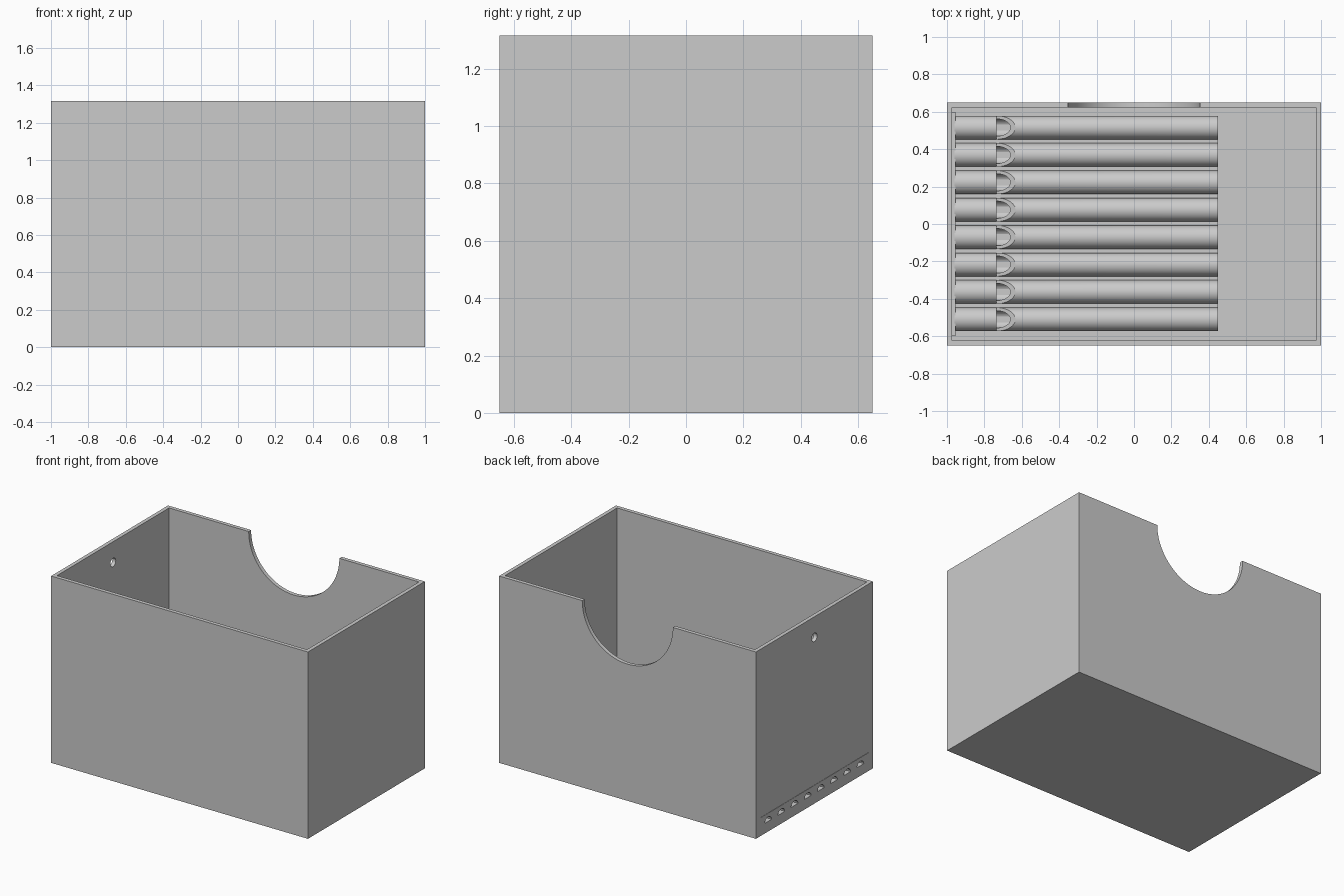
import bpy, bmesh, math
from mathutils import Matrix

if "Cube" in bpy.data.objects:
    bpy.data.objects.remove(bpy.data.objects["Cube"])

grey = bpy.data.materials.new("plain grey")
grey.diffuse_color = (0.6, 0.6, 0.6, 1)
grey.use_nodes = True
grey.node_tree.nodes["Principled BSDF"].inputs["Base Color"].default_value = grey.diffuse_color


def make(name, bm):
    bmesh.ops.recalc_face_normals(bm, faces=bm.faces[:])
    me = bpy.data.meshes.new(name)
    bm.to_mesh(me)
    bm.free()
    me.materials.append(grey)
    ob = bpy.data.objects.new(name, me)
    bpy.context.collection.objects.link(ob)
    return ob


def box(name, x, y, z):
    bm = bmesh.new()
    bmesh.ops.create_cube(bm, size=1)
    for v in bm.verts:
        v.co = [(a + b) / 2 + c * (b - a) for (a, b), c in zip((x, y, z), v.co)]
    return make(name, bm)


def rod(name, axis, start, end, r, centre, seg=48):
    """Cylinder along X or Y; centre gives the other two coordinates."""
    bm = bmesh.new()
    mid = (start + end) / 2
    pos = (mid, *centre) if axis == 'X' else (centre[0], mid, centre[1])
    rot = Matrix.Rotation(math.pi / 2, 4, 'Y' if axis == 'X' else 'X')
    bmesh.ops.create_cone(bm, cap_ends=True, segments=seg, radius1=r, radius2=r,
                          depth=end - start, matrix=Matrix.Translation(pos) @ rot)
    return make(name, bm)


def prism(name, pts, offset):
    """Extrude a closed outline of 3D points by an offset."""
    bm = bmesh.new()
    f = bm.faces.new([bm.verts.new(p) for p in pts])
    ext = bmesh.ops.extrude_face_region(bm, geom=[f])
    verts = [g for g in ext["geom"] if isinstance(g, bmesh.types.BMVert)]
    bmesh.ops.translate(bm, verts=verts, vec=offset)
    return make(name, bm)


def cut(ob, cutters):
    bpy.context.view_layer.objects.active = ob
    for c in cutters:
        m = ob.modifiers.new("cut", 'BOOLEAN')
        m.operation, m.solver, m.object = 'DIFFERENCE', 'EXACT', c
        bpy.ops.object.modifier_apply(modifier=m.name)


def smooth(ob):
    bpy.ops.object.select_all(action='DESELECT')
    ob.select_set(True)
    bpy.context.view_layer.objects.active = ob
    bpy.ops.object.shade_smooth_by_angle(angle=math.radians(30))


W, D, H, T = 1.0, 0.65, 1.315, 0.027
helpers = []

# open case with a half-round notch at the back and a small hole on the left
case = box("case", (-W, W), (-D, D), (0, H))
helpers += [box("cavity", (-W + T, W - T), (-D + T, D - T), (T, H + 1)),
            rod("notch", 'Y', D - 0.1, D + 0.1, 0.353, (0, H), 96),
            rod("side_hole", 'X', -W - 0.1, -W + 0.1, 0.03, (0, 1.17)),
            box("slot", (-W - 0.1, -W + 0.1), (-0.6, 0.6), (T, 0.13))]
cut(case, helpers)
smooth(case)

# strip set in the left wall, carrying the eight mouth slits
strip = box("mouth_strip", (-W - 0.001, -0.955), (-0.599, 0.599), (T, 0.129))
base = box("pipe_bed", (-0.955, 0.45), (-0.5, 0.5), (0.02, 0.06))

# eight pipes, each with a bore, a sloped window and a crescent slit
R, B, ZC = 0.063, 0.046, 0.07
for i in range(8):
    y = (i - 3.5) * 0.1465 + 0.003
    pipe = rod("pipe", 'X', -0.96, 0.45, R, (y, ZC))
    bore = rod("bore", 'X', -0.735, 0.43, B, (y, ZC))
    window = prism("window", [(-0.735, y - 0.07, ZC), (-0.615, y - 0.07, ZC + 0.075),
                              (-0.735, y - 0.07, ZC + 0.075)], (0, 0.14, 0))
    arc = [(-1.05, y + 0.038 * math.cos(a), 0.072 + 0.032 * math.sin(a))
           for a in [math.pi * k / 12 for k in range(13)]]
    slit = prism("slit", arc, (0.34, 0, 0))
    cut(pipe, [bore, window, slit])
    cut(base, [bore, window])
    cut(strip, [slit])
    smooth(pipe)
    helpers += [bore, window, slit]

# remove the cutting shapes
for h in helpers:
    bpy.data.objects.remove(h, do_unlink=True)
